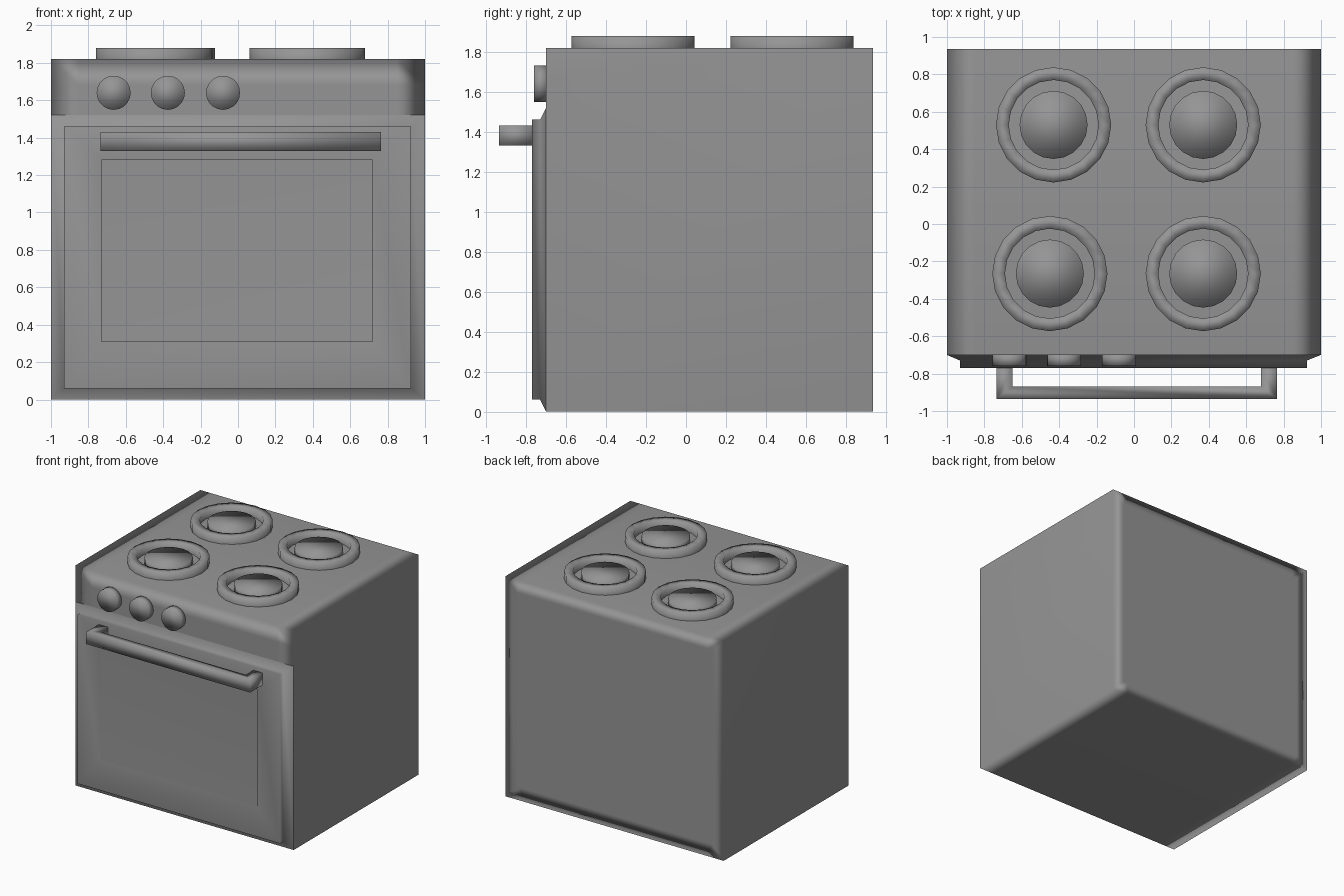
import bpy, bmesh
from math import pi, cos, sin
from mathutils import Matrix, Vector

if "Cube" in bpy.data.objects:
    bpy.data.objects.remove(bpy.data.objects["Cube"])

# One dark grey enamel for the whole oven
enamel = bpy.data.materials.new("dark_grey_enamel")
enamel.diffuse_color = (0.3, 0.3, 0.3, 1)
enamel.use_nodes = True
enamel.node_tree.nodes["Principled BSDF"].inputs["Base Color"].default_value = enamel.diffuse_color


def finish(name, bm, weighted=False):
    bmesh.ops.recalc_face_normals(bm, faces=bm.faces)
    mesh = bpy.data.meshes.new(name)
    bm.to_mesh(mesh)
    bm.free()
    mesh.materials.append(enamel)
    mesh.shade_smooth()
    ob = bpy.data.objects.new(name, mesh)
    bpy.context.collection.objects.link(ob)
    if weighted:
        ob.modifiers.new("weighted_normals", 'WEIGHTED_NORMAL')
    return ob


def bridge(bm, a, b):
    n = len(a)
    for i in range(n):
        j = (i + 1) % n
        bm.faces.new((a[i], a[j], b[j], b[i]))


def cut(bm, faces, co, no):
    geom = set(faces)
    for f in faces:
        geom.update(f.edges, f.verts)
    bmesh.ops.bisect_plane(bm, geom=list(geom), dist=1e-4, plane_co=co, plane_no=no)


def front_faces(bm):
    bm.normal_update()
    return [f for f in bm.faces if f.normal.y < -0.9]


def cylinder(name, radius, depth, matrix, sides=20):
    bm = bmesh.new()
    bmesh.ops.create_cone(bm, cap_ends=True, segments=sides, radius1=radius,
                          radius2=radius, depth=depth, matrix=matrix)
    return finish(name, bm)


def ring(name, centre, outer, inner, z0, z1, sides=20):
    bm = bmesh.new()
    loops = []
    for r, z in ((outer, z0), (outer, z1), (inner, z1), (inner, z0)):
        loops.append([bm.verts.new((centre[0] + r * cos(2 * pi * i / sides),
                                    centre[1] + r * sin(2 * pi * i / sides), z))
                      for i in range(sides)])
    for a, b in zip(loops, loops[1:]):
        bridge(bm, a, b)
    return finish(name, bm)


# Oven body: box with support loops so the smooth shading only rolls near its edges
bm = bmesh.new()
bmesh.ops.create_cube(bm, size=1, matrix=Matrix.Translation((0, 0.1175, 0.91))
                      @ Matrix.Diagonal((2, 1.635, 1.82, 1)))
bm.normal_update()
back = [f for f in bm.faces if f.normal.y > 0.9]
bmesh.ops.inset_individual(bm, faces=back, thickness=0.15)
# open the front behind the door, keep the control panel above it
cut(bm, front_faces(bm), (0, 0, 1.52), (0, 0, 1))
hidden = [f for f in front_faces(bm) if f.calc_center_median().z < 1.52]
bmesh.ops.delete(bm, geom=hidden, context='FACES')
cut(bm, front_faces(bm), (0, 0, 1.68), (0, 0, 1))
for x in (-0.85, 0.85):
    cut(bm, bm.faces[:], (x, 0, 0), (1, 0, 0))
finish("oven_body", bm, weighted=True)

# Door: chamfered frame, raised plate and shallow window recess (y, x0, x1, z0, z1)
bm = bmesh.new()
rects = [(-0.70, -1.0, 1.0, 0.0, 1.52),
         (-0.73, -0.93, 0.925, 0.06, 1.46),
         (-0.77, -0.93, 0.925, 0.06, 1.46),
         (-0.77, -0.73, 0.72, 0.31, 1.28),
         (-0.75, -0.73, 0.72, 0.31, 1.28)]
loops = [[bm.verts.new((x, y, z)) for x, z in ((x0, z0), (x1, z0), (x1, z1), (x0, z1))]
         for y, x0, x1, z0, z1 in rects]
for a, b in zip(loops, loops[1:]):
    bridge(bm, a, b)
window = bm.faces.new(loops[-1])
finish("oven_door", bm, weighted=True)

# Door handle: U-shaped outline extruded upwards
bm = bmesh.new()
outline = [(-0.735, -0.76), (-0.735, -0.935), (0.765, -0.935), (0.765, -0.76),
           (0.68, -0.76), (0.68, -0.87), (-0.65, -0.87), (-0.65, -0.76)]
face = bm.faces.new([bm.verts.new((x, y, 1.33)) for x, y in outline])
top = bmesh.ops.extrude_face_region(bm, geom=[face])["geom"]
bmesh.ops.translate(bm, vec=Vector((0, 0, 0.10)),
                    verts=[g for g in top if isinstance(g, bmesh.types.BMVert)])
finish("door_handle", bm)

# Control knobs
for i, x in enumerate((-0.665, -0.375, -0.08)):
    cylinder(f"control_knob_{i + 1}", 0.091, 0.07,
             Matrix.Translation((x, -0.725, 1.64)) @ Matrix.Rotation(pi / 2, 4, 'X'))

# Hob burners: raised ring around a solid plate
for i, (x, y) in enumerate(((-0.43, 0.53), (0.37, 0.53), (-0.45, -0.265), (0.37, -0.265))):
    ring(f"burner_ring_{i + 1}", (x, y), 0.308, 0.24, 1.81, 1.88)
    cylinder(f"burner_plate_{i + 1}", 0.182, 0.06, Matrix.Translation((x, y, 1.84)))
